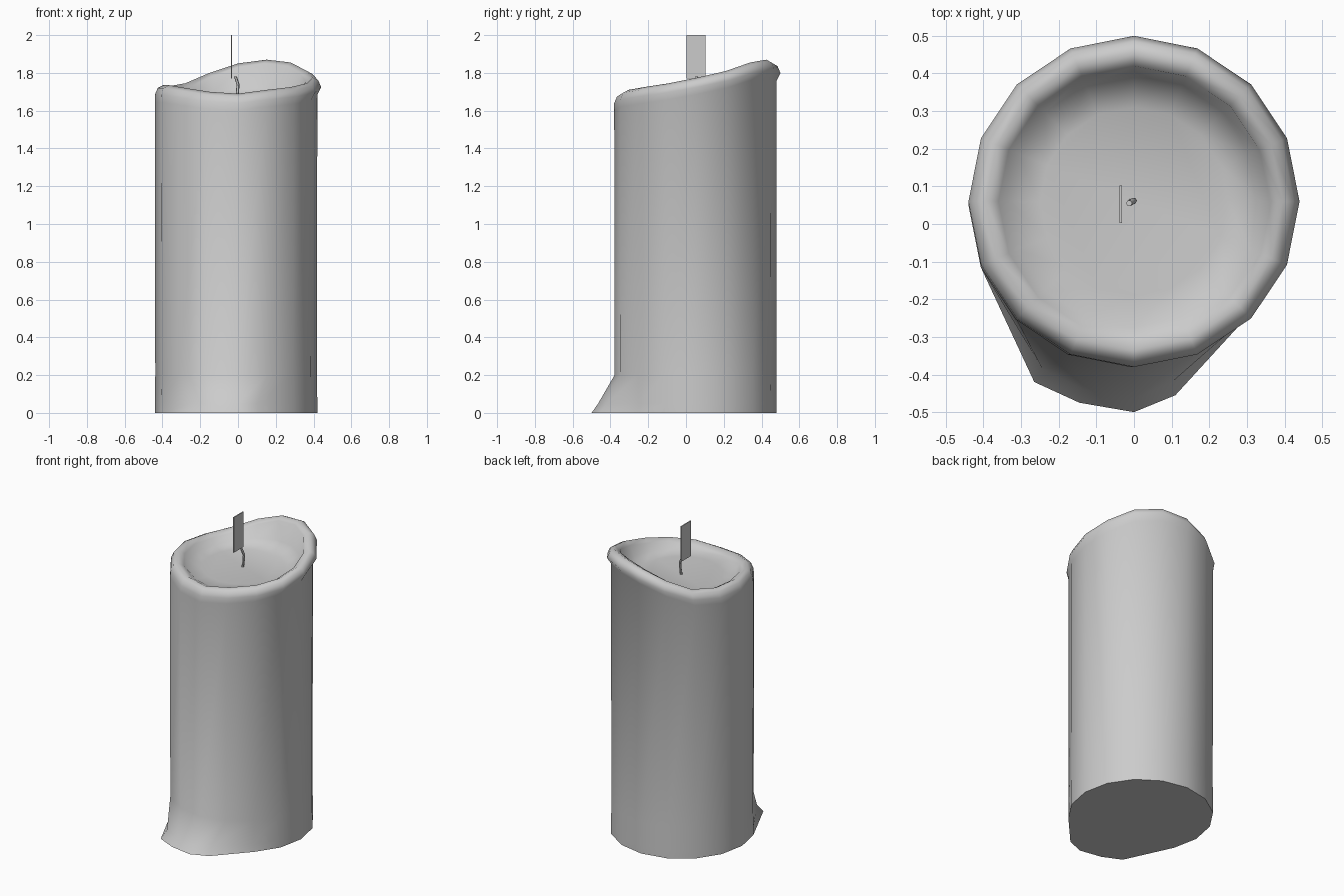
import bpy, bmesh, math
from mathutils import Vector

cube = bpy.data.objects.get("Cube")
if cube:
    bpy.data.objects.remove(cube, do_unlink=True)

SIDES = 16

grey = bpy.data.materials.new("plain grey")
grey.use_nodes = True
grey.diffuse_color = (0.6, 0.6, 0.6, 1)
grey.node_tree.nodes["Principled BSDF"].inputs["Base Color"].default_value = (0.6, 0.6, 0.6, 1)


def finish(name, bm, angle=60):
    bmesh.ops.recalc_face_normals(bm, faces=bm.faces)
    mesh = bpy.data.meshes.new(name)
    bm.to_mesh(mesh)
    bm.free()
    mesh.materials.append(grey)
    obj = bpy.data.objects.new(name, mesh)
    bpy.context.collection.objects.link(obj)
    bpy.ops.object.select_all(action='DESELECT')
    obj.select_set(True)
    bpy.context.view_layer.objects.active = obj
    bpy.ops.object.shade_smooth_by_angle(angle=math.radians(angle))
    return obj


def ring(radius, centre, heights):
    """Ring of points, counter-clockwise from +x, with one height per side."""
    points = []
    for i in range(SIDES):
        a = math.tau * i / SIDES
        points.append(Vector((centre[0] + radius * math.cos(a),
                              centre[1] + radius * math.sin(a), heights[i])))
    return points


def loft(bm, rings, cap_start=True, cap_end=True):
    loops = [[bm.verts.new(p) for p in r] for r in rings]
    n = len(loops[0])
    for low, high in zip(loops, loops[1:]):
        for i in range(n):
            j = (i + 1) % n
            bm.faces.new((low[i], low[j], high[j], high[i]))
    if cap_start:
        bm.faces.new(loops[0][::-1])
    if cap_end:
        bm.faces.new(loops[-1])


# Wavy rim height around the candle
crest = [1.775, 1.81, 1.855, 1.87, 1.85, 1.80, 1.745, 1.73,
         1.735, 1.735, 1.72, 1.70, 1.69, 1.71, 1.725, 1.745]


def below(drop):
    return [z - drop for z in crest]


def level(z):
    return [z] * SIDES


# Candle body with wax foot, rounded rim and sunken pool
BODY, RIM = (-0.01, 0.05), (0, 0.06)
base = ring(0.43, BODY, level(0))
lip = ring(0.43, BODY, level(0.05))
foot = {10: (-0.265, -0.42), 11: (-0.145, -0.475), 12: (0, -0.5), 13: (0.11, -0.455)}
for i, (x, y) in foot.items():
    base[i] = Vector((x, y, 0))
    lip[i] = Vector((x * 0.92, y + 0.035, 0.05))

candle = bmesh.new()
loft(candle, [
    base, lip,
    ring(0.428, BODY, level(0.2)),
    ring(0.43, BODY, below(0.09)),
    ring(0.44, RIM, below(0.05)),
    ring(0.425, RIM, below(0.015)),
    ring(0.395, RIM, crest),
    ring(0.36, RIM, below(0.02)),
    ring(0.335, RIM, [1.665 + 0.3 * (z - 1.69) for z in crest]),
    ring(0.25, RIM, level(1.665)),
])
finish("candle_body", candle)

# Bent wick
wick = bmesh.new()
path = [(-0.01, 0.06, 1.65), (-0.003, 0.06, 1.69), (0, 0.062, 1.74), (-0.013, 0.055, 1.78)]
loft(wick, [[Vector(p) + Vector((0.008 * math.cos(math.tau * k / 6),
                                 0.008 * math.sin(math.tau * k / 6), 0))
             for k in range(6)] for p in path])
finish("wick", wick)

# Flat upright flame card
flame = bmesh.new()
bmesh.ops.create_cube(flame, size=1)
for v in flame.verts:
    v.co = Vector((v.co.x * 0.006 - 0.035, v.co.y * 0.1 + 0.052, v.co.z * 0.23 + 1.885))
finish("flame_card", flame, 30)
